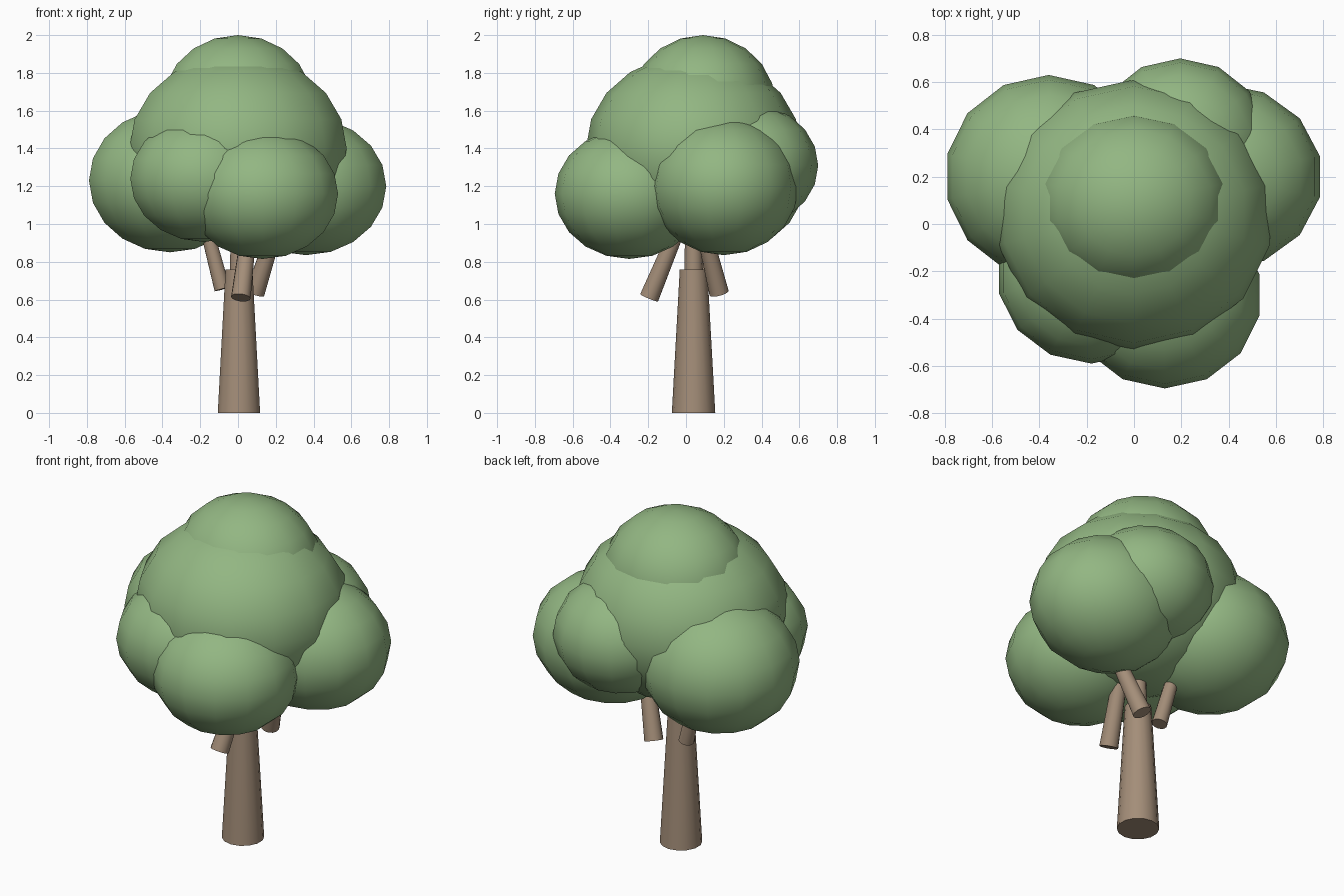
import bpy
from mathutils import Vector

cube = bpy.data.objects.get("Cube")
if cube:
    bpy.data.objects.remove(cube, do_unlink=True)


def make_material(name, rgb):
    mat = bpy.data.materials.new(name)
    mat.use_nodes = True
    mat.diffuse_color = (*rgb, 1)
    mat.node_tree.nodes["Principled BSDF"].inputs["Base Color"].default_value = (*rgb, 1)
    return mat


leaf_green = make_material("leaf green", (0.29, 0.47, 0.225))
bark_brown = make_material("bark brown", (0.37, 0.27, 0.19))


def finish(name, mat, angle):
    obj = bpy.context.object
    obj.name = obj.data.name = name
    obj.data.materials.append(mat)
    bpy.ops.object.shade_smooth_by_angle(angle=angle)


def leaf_clump(name, centre, radii):
    """Squashed low-poly ball of foliage."""
    bpy.ops.mesh.primitive_uv_sphere_add(segments=14, ring_count=10, radius=1, location=centre)
    bpy.context.object.scale = radii
    bpy.ops.object.transform_apply(location=False, rotation=False, scale=True)
    finish(name, leaf_green, 1.0)


def limb(name, start, end, r_start, r_end):
    """Tapered round limb between two points."""
    a, b = Vector(start), Vector(end)
    axis = b - a
    bpy.ops.mesh.primitive_cone_add(vertices=14, radius1=r_start, radius2=r_end,
                                    depth=axis.length, location=(a + b) / 2)
    bpy.context.object.rotation_euler = axis.to_track_quat("Z", "Y").to_euler()
    finish(name, bark_brown, 0.8)


# Trunk and its thinner continuation into the crown
limb("trunk", (0.005, 0.04, 0), (0.005, 0.04, 0.76), 0.115, 0.073)
limb("upper_trunk", (0.005, 0.04, 0.7), (0.005, 0.04, 1.2), 0.05, 0.04)

# Branches rising into the foliage
limb("front_branch", (0.015, -0.195, 0.61), (0.08, 0.03, 1.15), 0.052, 0.035)
limb("left_branch", (0.09, 0.175, 0.635), (0.24, 0.06, 1.1), 0.052, 0.035)
limb("right_branch", (-0.083, 0.115, 0.655), (-0.2, 0.14, 1.1), 0.043, 0.032)

# Foliage crown
leaf_clump("crown_middle", (0.0, 0.04, 1.4), (0.59, 0.57, 0.5))
leaf_clump("crown_top", (0.0, 0.09, 1.63), (0.41, 0.385, 0.37))
leaf_clump("clump_right", (-0.36, 0.2, 1.23), (0.44, 0.43, 0.38))
leaf_clump("clump_left", (0.36, 0.2, 1.2), (0.436, 0.395, 0.365))
leaf_clump("clump_front", (0.13, -0.3, 1.16), (0.41, 0.395, 0.345))
leaf_clump("clump_front_right", (-0.18, -0.21, 1.24), (0.4, 0.38, 0.335))
leaf_clump("clump_back_left", (0.195, 0.33, 1.31), (0.375, 0.37, 0.325))
